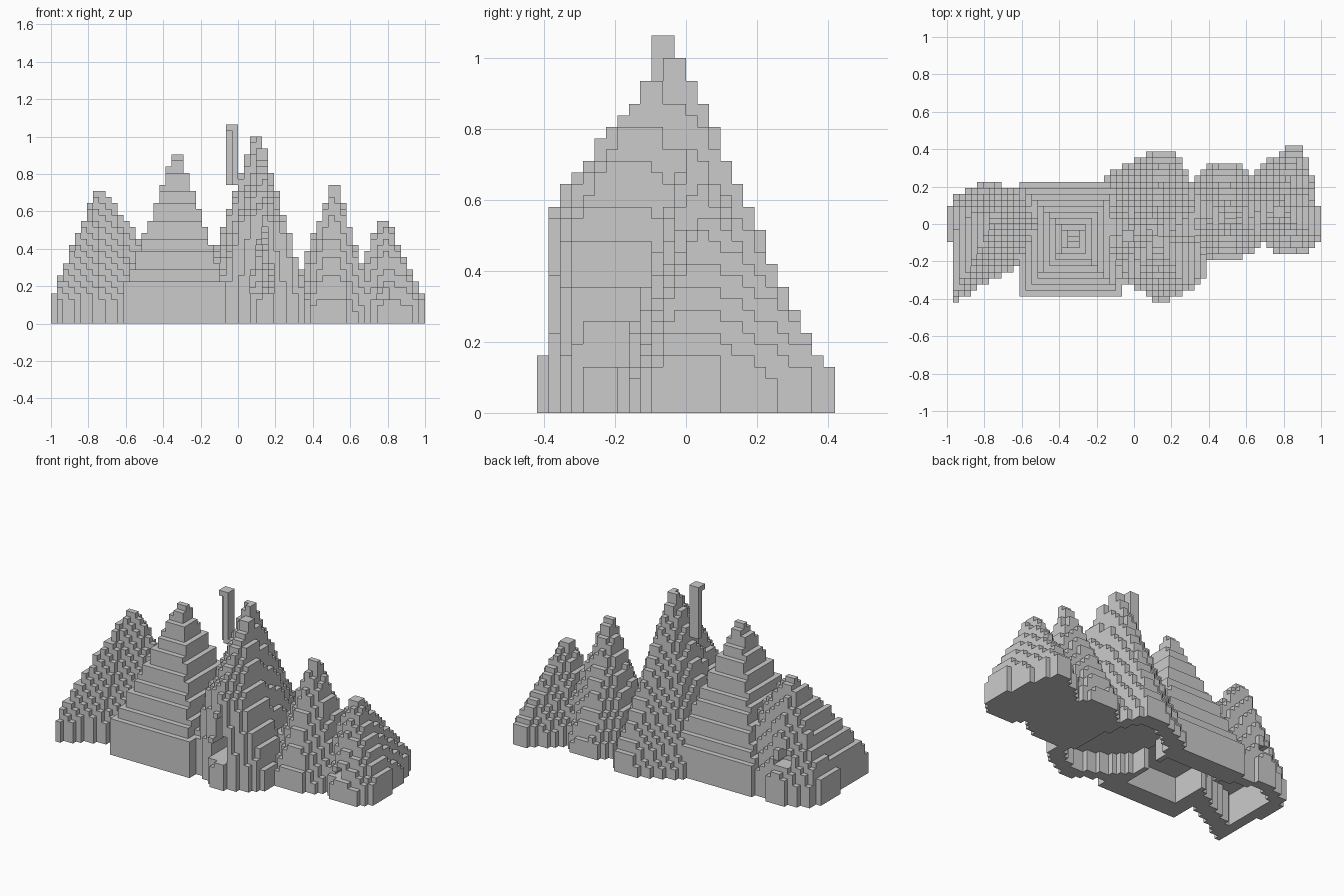
import bpy, bmesh
from math import floor

if "Cube" in bpy.data.objects:
    bpy.data.objects.remove(bpy.data.objects["Cube"])

U = 2 / 62            # voxel size
NX, NY = 62, 26

# name: (peak centre, top level, rim level, convex outline, pit depth, pit size, hollow)
PEAKS = {
    "west_mountain": ((-.74, .03), 22, 4,
        [(-.99, -.43), (-.6, -.21), (-.3, 0), (-.45, .12), (-.78, .24), (-1, .12)], 6, .64, True),
    "square_mountain": ((-.323, -.085), 28, 5,
        [(-.615, -.39), (-.06, -.39), (-.06, .22), (-.615, .22)], 5, .62, False),
    "main_mountain": ((.097, -.03), 31, 2,
        [(-.06, -.31), (.16, -.43), (.3, -.35), (.38, -.28), (.35, .1), (.22, .4),
         (.13, .4), (-.16, .25), (-.24, 0), (-.2, -.2)], 4, .76, True),
    "front_spur": ((.13, -.08), 29, 3,
        [(-.12, -.5), (.15, -.75), (.38, -.5), (.38, -.1), (.15, .1), (-.14, -.1)], 0, 0, True),
    "east_mountain": ((.515, .02), 23, 2,
        [(.26, -.05), (.42, -.2), (.56, -.2), (.72, -.08), (.74, .2), (.55, .32),
         (.4, .33), (.28, .2)], 0, 0, False),
    "far_east_mountain": ((.775, .05), 17, 3,
        [(.58, -.03), (.7, -.11), (.79, -.17), (.95, -.14), (1.01, -.08), (1.01, .08),
         (.9, .43), (.84, .43), (.6, .24)], 0, 0, True),
}


def gauge(p, c, poly):
    """0 at the centre, 1 on the outline."""
    r = 0
    for (ax, ay), (bx, by) in zip(poly, poly[1:] + poly[:1]):
        nx, ny = by - ay, ax - bx
        r = max(r, (nx * (p[0] - c[0]) + ny * (p[1] - c[1])) /
                   (nx * (ax - c[0]) + ny * (ay - c[1])))
    return r


def cell(x, y):
    return floor((x + 1) / U), floor(y / U + NY / 2)


# Height, owner and pit depth of every column: the tallest mountain wins
cols = {}
for i in range(NX):
    for j in range(NY):
        p = (-1 + (i + .5) * U, (j + .5 - NY / 2) * U)
        if i in (0, NX - 1) and not -.1 < p[1] < .1:
            continue
        best, pit = (0, ""), 0
        main = PEAKS["main_mountain"]
        r_main = gauge(p, main[0], main[3])
        for name, (c, top, rim, poly, depth, size, _) in PEAKS.items():
            r = gauge(p, c, poly)
            if r > 1 or (name == "front_spur" and r_main > 1):
                continue
            h = min(top, round(rim + (top + 1.7 - rim) * (1 - r)))
            if name == "front_spur":      # steep front end of the ridge
                h = min(h, round(4 + 115 * (1 - r_main)))
            best = max(best, (h, name))
            if r < size:
                pit = max(pit, depth)
        if best[0]:
            cols[i, j] = best + (pit,)

# Solid voxels, minus the underside pits and the caverns
owner = {}
for (i, j), (h, name, pit) in cols.items():
    near = min(cols.get((i + a, j + b), (0,))[0] for a in (-3, 0, 3) for b in (-3, 0, 3))
    base = max(pit, 3) + 1
    for k in range(min(pit, h - 2), h):
        if PEAKS[name][6] and base <= k < near - 2:
            continue
        owner[i, j, k] = name


# Cave mouths with pointed tops
def carve(x, y0, y1, z0, widths):
    ci, j0 = cell(x, y0)
    j1 = cell(x, y1)[1]
    for n, w in enumerate(widths):
        for i in range(ci - w // 2, ci - w // 2 + w):
            for j in range(j0, j1 + 1):
                owner.pop((i, j, z0 + n), None)


carve(.16, -.41, -.22, 5, [4, 4, 4, 3, 3, 2, 2, 2, 1, 1, 1])
carve(.79, -.14, -.03, 4, [2, 1])
carve(-.78, .10, .22, 7, [3, 2, 1])

# Tower beside the main summit: notched shaft with a square cap
ti, tj = cell(-.05, -.08)
for k in range(23, 33):
    for a, b in ((0, 0), (1, 0), (0, 1), (1, 1)):
        if k == 32 or (a, b) != (0, 0):
            owner[ti + a, tj + b, k] = "tower"

# Exposed voxel faces, one mesh per part
SIDES = {
    (1, 0, 0): [(1, 0, 0), (1, 1, 0), (1, 1, 1), (1, 0, 1)],
    (-1, 0, 0): [(0, 0, 0), (0, 0, 1), (0, 1, 1), (0, 1, 0)],
    (0, 1, 0): [(0, 1, 0), (0, 1, 1), (1, 1, 1), (1, 1, 0)],
    (0, -1, 0): [(0, 0, 0), (1, 0, 0), (1, 0, 1), (0, 0, 1)],
    (0, 0, 1): [(0, 0, 1), (1, 0, 1), (1, 1, 1), (0, 1, 1)],
    (0, 0, -1): [(0, 0, 0), (0, 1, 0), (1, 1, 0), (1, 0, 0)],
}


def build(name):
    bm, verts = bmesh.new(), {}
    for (i, j, k), part in owner.items():
        if part != name:
            continue
        for (a, b, c), quad in SIDES.items():
            if (i + a, j + b, k + c) in owner:
                continue
            face = []
            for q in quad:
                key = (i + q[0], j + q[1], k + q[2])
                if key not in verts:
                    verts[key] = bm.verts.new((-1 + key[0] * U, (key[1] - NY / 2) * U, key[2] * U))
                face.append(verts[key])
            bm.faces.new(face)
    # Merge flat faces into clean steps
    bmesh.ops.dissolve_limit(bm, angle_limit=.01, verts=bm.verts[:], edges=bm.edges[:])
    me = bpy.data.meshes.new(name)
    bm.to_mesh(me)
    bm.free()
    bpy.context.collection.objects.link(bpy.data.objects.new(name, me))


for part in list(PEAKS) + ["tower"]:
    build(part)
